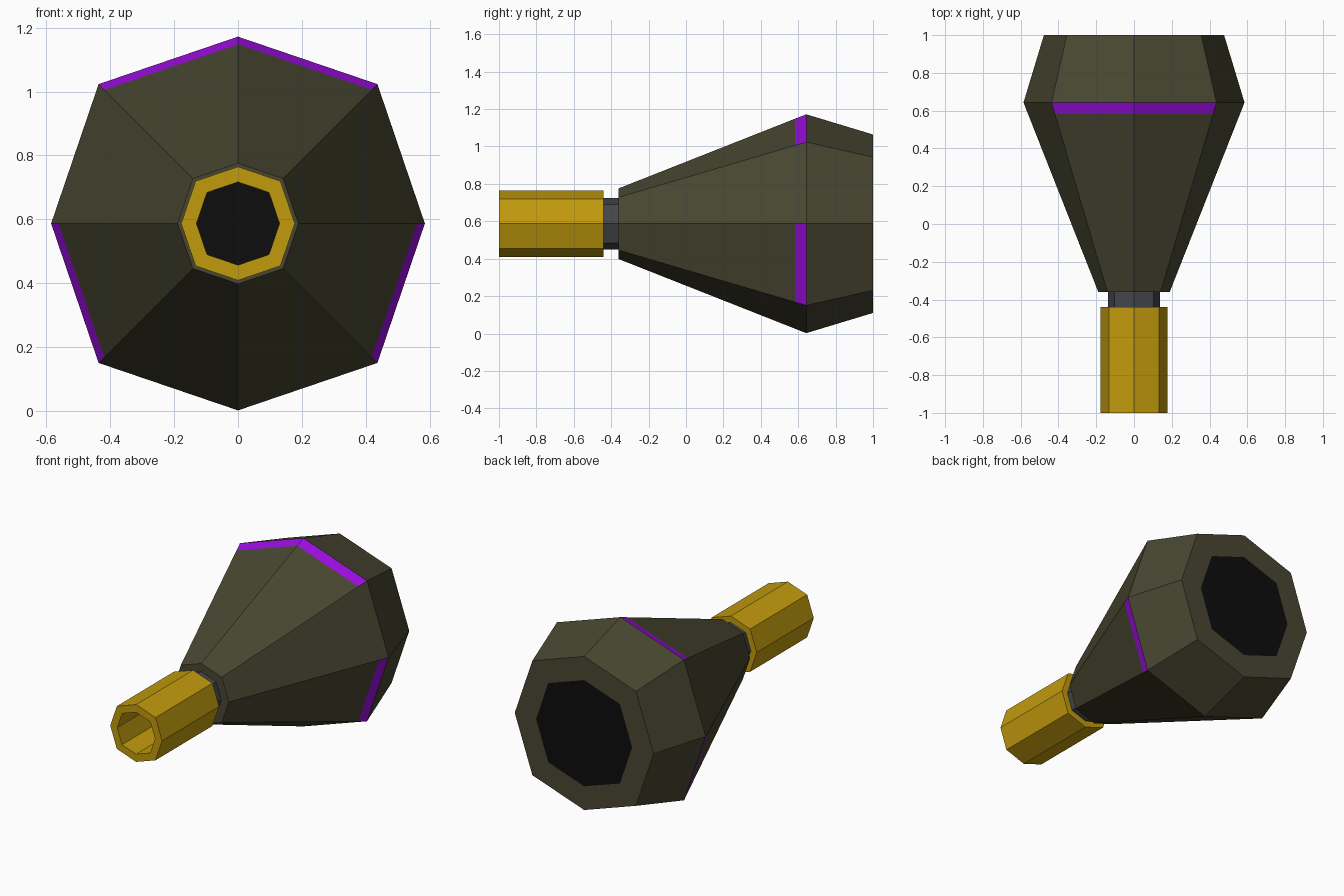
import bpy, bmesh
from math import cos, sin, pi

if "Cube" in bpy.data.objects:
    bpy.data.objects.remove(bpy.data.objects["Cube"])

CZ = 0.587      # height of the long axis
SIDES = 8
DIAG = 1.055    # diagonal corners sit slightly further out


def material(name, rgb):
    m = bpy.data.materials.new(name)
    m.diffuse_color = (*rgb, 1)
    m.use_nodes = True
    m.node_tree.nodes["Principled BSDF"].inputs["Base Color"].default_value = m.diffuse_color
    return m


olive = material("olive", (0.065, 0.063, 0.031))
purple = material("purple", (0.32, 0.004, 0.73))
gold = material("gold", (0.54, 0.325, 0.004))
steel = material("steel", (0.058, 0.061, 0.07))
black = material("black", (0.004, 0.004, 0.004))


def lathe(name, profile, mats, front=False, back=False, closed=False, accents=()):
    """Sweep (y, radius) points, front to back, around the octagon.
    accents holds (segment, side) pairs that use the second material."""
    bm = bmesh.new()
    rings = []
    for y, r in profile:
        ring = []
        for k in range(SIDES):
            a = 2 * pi * k / SIDES
            s = r * (DIAG if k % 2 else 1)
            ring.append(bm.verts.new((s * cos(a), y, CZ + s * sin(a))))
        rings.append(ring)
    n = len(rings)
    for i in range(n if closed else n - 1):
        a, b = rings[i], rings[(i + 1) % n]
        for k in range(SIDES):
            j = (k + 1) % SIDES
            f = bm.faces.new((a[k], b[k], b[j], a[j]))
            f.material_index = int((i, k) in accents)
    if front:
        bm.faces.new(rings[0])
    if back:
        bm.faces.new(rings[-1][::-1])
    me = bpy.data.meshes.new(name)
    bm.to_mesh(me)
    bm.free()
    for m in mats:
        me.materials.append(m)
    ob = bpy.data.objects.new(name, me)
    bpy.context.collection.objects.link(ob)
    return ob


# Tapered body with four flush purple stripes
lathe("body", [(-0.36, 0.138), (-0.36, 0.189), (0.582, 0.561), (0.643, 0.585),
               (1.0, 0.477), (1.0, 0.33)],
      [olive, purple], accents={(2, k) for k in (1, 2, 4, 7)})

# Dark rear opening, flush with the rim
lathe("rear_opening", [(1.0, 0.33)], [black], back=True)

# Neck between the body and the barrel
lathe("neck", [(-0.44, 0.138), (-0.36, 0.138)], [steel])

# Hollow barrel and its dark bore end
lathe("barrel", [(-1.0, 0.13), (-1.0, 0.178), (-0.44, 0.178), (-0.44, 0.13)],
      [gold], closed=True)
lathe("bore_end", [(-0.44, 0.13)], [black], front=True)
